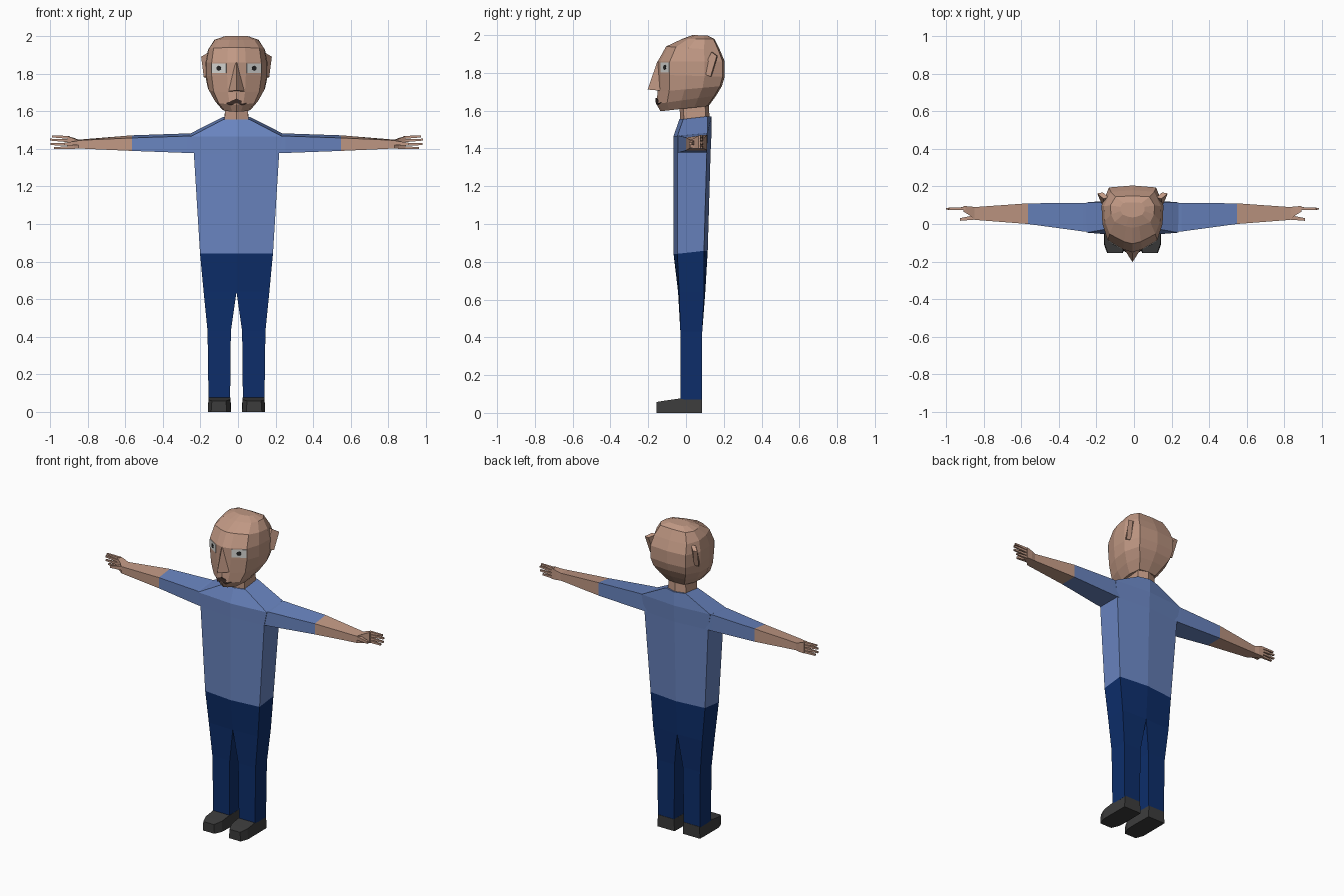
import bpy, bmesh, math
from mathutils import Vector

if "Cube" in bpy.data.objects:
    bpy.data.objects.remove(bpy.data.objects["Cube"])

CX = -0.008  # body sits a touch off the hand-to-hand centre


def material(name, rgb):
    m = bpy.data.materials.new(name)
    m.diffuse_color = (*rgb, 1)
    m.use_nodes = True
    m.node_tree.nodes["Principled BSDF"].inputs["Base Color"].default_value = m.diffuse_color
    return m


SKIN = material("skin", (0.53, 0.315, 0.23))
SHIRT = material("blue shirt", (0.14, 0.23, 0.52))
TROUSERS = material("navy trousers", (0.004, 0.027, 0.145))
SHOE = material("dark shoe", (0.045, 0.045, 0.045))
WHITE = material("eye white", (0.68, 0.68, 0.66))
BLACK = material("pupil", (0.02, 0.02, 0.02))
MOUTH = material("dark mouth", (0.035, 0.02, 0.016))


def loft(name, rings, mat, mirror=False, caps=(True, True)):
    """Skin closed rings of points; optionally add the x-mirrored copy."""
    bm = bmesh.new()
    for s in ((1, -1) if mirror else (1,)):
        vs = [[bm.verts.new((s * p[0] + CX, p[1], p[2])) for p in r] for r in rings]
        n = len(rings[0])
        for a, b in zip(vs, vs[1:]):
            for i in range(n):
                j = (i + 1) % n
                quad = (a[i], a[j], b[j], b[i])
                # no wall on the symmetry plane of a mirrored part
                if mirror and all(abs(v.co.x - CX) < 1e-6 for v in quad):
                    continue
                bm.faces.new(quad)
        if caps[0]:
            bm.faces.new(vs[0])
        if caps[1]:
            bm.faces.new(vs[-1])
    bmesh.ops.remove_doubles(bm, verts=bm.verts, dist=1e-5)
    bmesh.ops.recalc_face_normals(bm, faces=bm.faces)
    me = bpy.data.meshes.new(name)
    bm.to_mesh(me)
    bm.free()
    me.materials.append(mat)
    ob = bpy.data.objects.new(name, me)
    bpy.context.collection.objects.link(ob)
    return ob


# --- head: one normalised outline scaled through horizontal rings
OUTLINE = [(0, 0), (.3, .04), (.8, .18), (.97, .42), (1, .7), (.76, .97), (0, 1)]


def head_ring(zf, zb, w, yf, yb):
    half = [(u * w, yf + v * (yb - yf), zf + v * (zb - zf)) for u, v in OUTLINE]
    return half + [(-x, y, z) for x, y, z in half[-2:0:-1]]


loft("head", [head_ring(*r) for r in (
    (1.597, 1.625, .078, -.135, .12),
    (1.635, 1.68, .118, -.157, .16),
    (1.70, 1.73, .152, -.15, .19),
    (1.79, 1.78, .165, -.15, .205),
    (1.86, 1.86, .165, -.15, .205),
    (1.94, 1.92, .152, -.105, .18),
    (1.98, 1.98, .118, -.02, .15),
    (2.0, 1.998, .065, .035, .115))], SKIN)

# nose wedge
loft("nose", [
    [(-.012, -.14, 1.855), (0, -.152, 1.86), (.012, -.14, 1.855)],
    [(-.048, -.128, 1.705), (0, -.203, 1.712), (.048, -.128, 1.705)]], SKIN)

# ears flare outwards towards the back
ear = [(.155, .135, 1.91), (.188, .163, 1.89), (.174, .13, 1.78), (.152, .08, 1.80)]
loft("ears", [ear, [(x - .03, y + .005, z) for x, y, z in ear]], SKIN, True)

# --- eyes: plates on the slanted face facets
P0, P1 = Vector((.0495, -.1358, 0)), Vector((.132, -.0861, 0))
ALONG = P1 - P0
OUT = Vector((ALONG.y, -ALONG.x, 0)).normalized()


def face_plate(name, pts, depth, mat):
    front = [P0 + ALONG * t + OUT * depth + Vector((0, 0, z)) for t, z in pts]
    loft(name, [front, [p - OUT * .003 for p in front]], mat, True)


face_plate("eye_whites", [(.06, 1.803), (.98, 1.803), (.98, 1.855), (.06, 1.855)], .003, WHITE)
face_plate("pupils", [(.52 + .15 * math.cos(a * math.pi / 4), 1.829 + .014 * math.sin(a * math.pi / 4))
                      for a in range(8)], .005, BLACK)

# mouth: bent dark plate
lip = [(-.056, -.131, 1.642), (0, -.161, 1.668), (.056, -.131, 1.642),
       (.03, -.156, 1.632), (0, -.161, 1.644), (-.03, -.156, 1.632)]
loft("mouth", [lip, [(x, y + .008, z) for x, y, z in lip]], MOUTH)


# --- neck and torso: six-sided rings with a centre ridge front and back
def body_ring(zf, zb, w, yf, yb, ridge=.02):
    return [(0, yf, zf), (w, yf + ridge, zf), (w, yb - ridge, zb), (0, yb, zb),
            (-w, yb - ridge, zb), (-w, yf + ridge, zf)]


loft("neck", [body_ring(1.54, 1.55, .064, -.03, .125),
              body_ring(1.63, 1.65, .06, -.035, .12)], SKIN)
loft("shirt_torso", [body_ring(*r) for r in (
    (.842, .858, .194, -.066, .115),
    (1.376, 1.376, .227, -.066, .13),
    (1.465, 1.482, .245, -.066, .135),
    (1.555, 1.57, .072, -.035, .135))], SHIRT)


# --- arms: four-sided rings along x, top sloping to the front
def arm_ring(x, z0, z1, y0, y1, slope=.014):
    return [(x, y0, z0), (x, y1, z0), (x, y1, z1), (x, y0, z1 - slope)]


hem = arm_ring(.556, 1.389, 1.472, 0, .11)
loft("sleeves", [arm_ring(.20, 1.377, 1.478, -.045, .112),
                 arm_ring(.26, 1.378, 1.482, -.04, .112), hem], SHIRT, True)
wrist = arm_ring(.84, 1.402, 1.449, .022, .09, .004)
loft("forearms", [hem, wrist], SKIN, True, (False, False))
loft("palms", [wrist, arm_ring(.865, 1.40, 1.458, .045, .094, .003),
               arm_ring(.90, 1.399, 1.468, .066, .095, 0)], SKIN, True, (False, True))


def finger(name, a, b, r0, r1):
    rings = [arm_ring(p[0], p[2] - r, p[2] + r, p[1] - r, p[1] + r, 0)
             for p, r in ((a, r0), (b, r1))]
    loft(name, rings, SKIN, True)


for i, (zb, zt, tip) in enumerate(((1.461, 1.466, .983), (1.443, 1.449, .992),
                                   (1.424, 1.425, .99), (1.406, 1.404, .972))):
    finger(f"fingers_{i + 1}", (.89, .082, zb), (tip, .081, zt), .008, .005)
finger("thumbs", (.84, .035, 1.432), (.918, .024, 1.425), .012, .007)


# --- trousers: one leg mirrored, halves meeting above the crotch
def leg_ring(zf, zb, x0, x1, y0, y1, ridge=0):
    return [(x0, y0, zf), (x1, y0 + ridge, zf), (x1, y1 - ridge, zb), (x0, y1, zb)]


loft("trousers", [leg_ring(*r) for r in (
    (.842, .858, 0, .194, -.066, .115, .02),
    (.64, .64, 0, .175, -.042, .102, .006),
    (.43, .43, .03, .154, -.03, .086),
    (.07, .07, .034, .149, -.028, .084))], TROUSERS, True, (False, True))

# --- shoes: lofted from heel to tapered toe
loft("shoes", [[(x0, y, 0), (x1, y, 0), (x1 - .004, y, zt), (x0 + .004, y, zt)]
               for y, x0, x1, zt in ((.086, .03, .152, .076), (-.035, .028, .153, .076),
                                     (-.105, .03, .153, .066), (-.155, .052, .135, .058))],
     SHOE, True)
